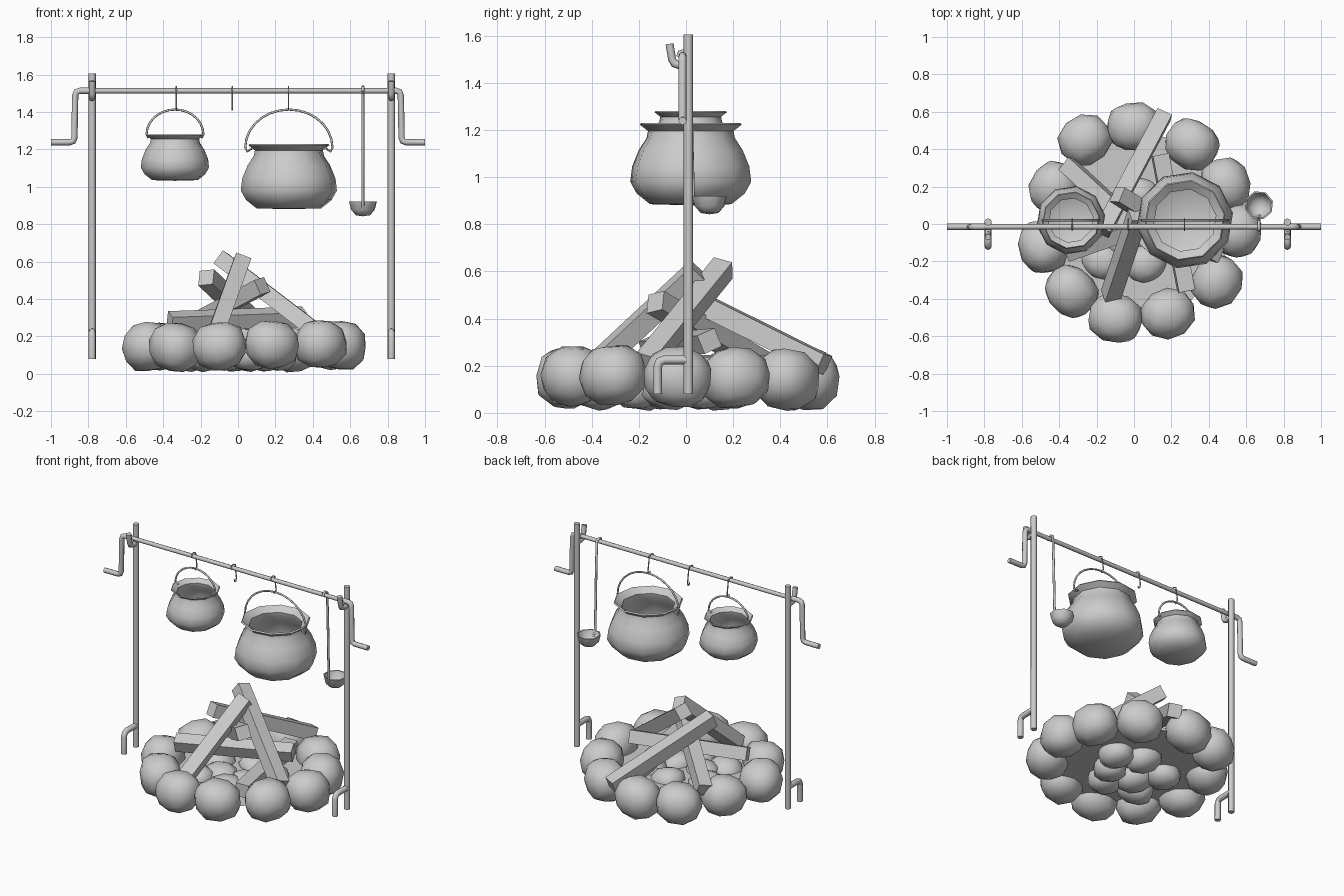
import bpy, bmesh, math, random
from mathutils import Vector, Matrix

if "Cube" in bpy.data.objects:
    bpy.data.objects.remove(bpy.data.objects["Cube"])

random.seed(4)


def finish(obj, angle=40):
    bpy.ops.object.select_all(action='DESELECT')
    obj.select_set(True)
    bpy.context.view_layer.objects.active = obj
    if obj.type == 'CURVE':
        bpy.ops.object.convert(target='MESH')
    bpy.ops.object.shade_smooth_by_angle(angle=math.radians(angle))
    return bpy.context.object


def from_bmesh(name, bm, angle=40):
    bmesh.ops.recalc_face_normals(bm, faces=bm.faces)
    me = bpy.data.meshes.new(name)
    bm.to_mesh(me)
    bm.free()
    obj = bpy.data.objects.new(name, me)
    bpy.context.collection.objects.link(obj)
    return finish(obj, angle)


def rounded(points, d):
    # Replace each inner corner with a short three-point bend
    pts = [Vector(p) for p in points]
    out = [pts[0]]
    for a, b, c in zip(pts, pts[1:], pts[2:]):
        p, q = b + (a - b).normalized() * d, b + (c - b).normalized() * d
        out += [p, (p + q) / 4 + b / 2, q]
    return out + [pts[-1]]


def tube(name, points, radius, bend=0):
    pts = rounded(points, bend) if bend else points
    cu = bpy.data.curves.new(name, 'CURVE')
    cu.dimensions = '3D'
    cu.bevel_depth = radius
    cu.bevel_resolution = 2
    cu.use_fill_caps = True
    sp = cu.splines.new('POLY')
    sp.points.add(len(pts) - 1)
    for p, co in zip(sp.points, pts):
        p.co = (*co, 1)
    obj = bpy.data.objects.new(name, cu)
    bpy.context.collection.objects.link(obj)
    return finish(obj, 50)


def lathe(name, profile, center, scale=1, sides=10, turn=0.0):
    # Revolve (radius, height) pairs; the first and last points are on the axis
    bm = bmesh.new()
    cx, cy, cz = center
    rings = []
    for r, z in profile:
        n = 1 if r == 0 else sides
        rings.append([bm.verts.new((cx + r * scale * math.cos(turn + i * math.tau / sides),
                                    cy + r * scale * math.sin(turn + i * math.tau / sides),
                                    cz + z * scale)) for i in range(n)])
    for a, b in zip(rings, rings[1:]):
        for i in range(sides):
            quad = [a[i % len(a)], a[(i + 1) % len(a)], b[(i + 1) % len(b)], b[i % len(b)]]
            bm.faces.new(list(dict.fromkeys(quad)))
    return from_bmesh(name, bm, 60)


def stone(name, center, size, lean=.3):
    # Slightly boxy, jittered ball; size is (radial, tangential, vertical)
    bm = bmesh.new()
    bmesh.ops.create_icosphere(bm, subdivisions=2, radius=1)
    turn = (Matrix.Rotation(math.atan2(center[1], center[0]), 3, 'Z')
            @ Matrix.Rotation(random.uniform(-lean, lean), 3, 'X'))
    for v in bm.verts:
        co = v.co / sum(abs(c) ** 2.4 for c in v.co) ** (1 / 2.4)
        co *= random.uniform(.95, 1.02)
        v.co = turn @ Vector((co.x * size[0], co.y * size[1], co.z * size[2])) + Vector(center)
    return from_bmesh(name, bm, 80)


def log(name, a, b, width=.088, roll=0.0):
    a, b = Vector(a), Vector(b)
    bm = bmesh.new()
    rot = (b - a).to_track_quat('Z', 'Y').to_matrix().to_4x4()
    mat = (Matrix.Translation((a + b) / 2) @ rot @ Matrix.Rotation(roll, 4, 'Z')
           @ Matrix.Diagonal((width, width, (b - a).length, 1)))
    bmesh.ops.create_cube(bm, size=1, matrix=mat)
    return from_bmesh(name, bm, 20)


# Upright posts with a foot peg and a cradle for the spit
for side, x in (('left', -.78), ('right', .82)):
    tube(side + '_post', [(x, .01, .08), (x, .01, 1.605)], .02)
    tube(side + '_foot_peg', [(x, .01, .225), (x, -.12, .225), (x, -.12, .08)], .019, .03)
    tube(side + '_cradle', [(x, .01, 1.475), (x, -.055, 1.475), (x, -.07, 1.565)], .017, .025)

# Spit bar with a crank at each end
tube('spit_bar', [(-.85, -.015, 1.513), (.85, -.015, 1.513)], .014)
for side, s in (('left', -1), ('right', 1)):
    tube(side + '_crank', [(s * .80, -.015, 1.513), (s * .87, -.015, 1.513),
                           (s * .875, -.015, 1.238), (s * 1.0, -.015, 1.238)], .017, .025)

# Hanging hooks
for i, x in enumerate((-.33, -.03, .27)):
    tube(f'hook_{i + 1}', [(x, -.033, 1.51), (x, -.028, 1.53), (x, -.01, 1.535), (x, .012, 1.525),
                           (x, .026, 1.43), (x, .02, 1.41), (x, .008, 1.41), (x, .003, 1.425)], .004)

# Cooking pots: one profile, two sizes, each with a wire bail
POT = [(0, 0), (.175, .005), (.232, .05), (.26, .10), (.252, .165), (.223, .235), (.19, .285),
       (.184, .315), (.219, .342), (.212, .35), (.168, .318), (.174, .285), (.209, .228),
       (.239, .16), (.245, .10), (.218, .055), (.17, .02), (0, .015)]
for name, x, z, k, w, base in (('large_pot', .272, .88, 1, .233, 1.21),
                               ('small_pot', -.337, 1.032, .71, .152, 1.28)):
    lathe(name, POT, (x, .02, z), k, 10, .15)
    h = 1.413 - base
    arc = [(x - w * math.cos(t * math.pi / 14), .02, base + h * math.sin(t * math.pi / 14))
           for t in range(15)]
    ends = [[(x + s * (w - .035 * k), .02, base - .005), (x + s * (w - .01 * k), .02, base - .022 * k)]
            for s in (-1, 1)]
    tube(name + '_bail', ends[0] + arc + ends[1][::-1], .006)

# Ladle
tube('ladle_handle', [(.668, -.033, 1.51), (.668, -.028, 1.53), (.668, -.01, 1.535),
                      (.668, .012, 1.52), (.668, .02, 1.3), (.668, .03, .91), (.668, .045, .88)], .008)
lathe('ladle_bowl', [(0, 0), (.04, .006), (.066, .035), (.078, .078), (.07, .078), (.058, .04),
                     (.035, .016), (0, .012)], (.668, .1, .842), 1, 8, .3)

# Fire pit bed
bm = bmesh.new()
bmesh.ops.create_circle(bm, cap_ends=True, segments=12, radius=.5,
                        matrix=Matrix.Translation((.03, 0, .12)))
from_bmesh('pit_bed', bm)

# Ring of stones
RING = [(0, .52), (-.26, .45), (-.425, .195), (-.485, -.12), (-.335, -.36), (-.10, -.505),
        (.18, -.48), (.44, -.31), (.555, -.035), (.49, .21), (.31, .425)]
for i, (x, y) in enumerate(RING):
    stone(f'ring_stone_{i + 1}', (x, y, .15 + random.uniform(-.012, .012)), (.133, .146, .132))

# Small stones in the middle
INNER = [(-.07, -.08), (.04, .14), (-.19, .06), (-.17, -.19), (.13, -.08), (.21, .08), (.06, -.21)]
for i, (x, y) in enumerate(INNER):
    stone(f'inner_stone_{i + 1}', (x, y, .1), (.105, .115, .085))

# Stacked firewood: low end, high end, width, roll
LOGS = [((.16, .585, .205), (-.17, -.04, .515), .086, .1), ((-.125, -.385, .2), (.02, .05, .605), .086, .5),
        ((.44, -.17, .21), (-.09, .158, .615), .086, .3), ((-.36, .32, .21), (.13, -.13, .47), .086, .2),
        ((-.365, -.15, .28), (.35, .1, .305), .084, .4), ((.28, -.36, .2), (.14, .37, .195), .088, .1)]
for i, (a, b, width, roll) in enumerate(LOGS):
    log(f'log_{i + 1}', a, b, width, roll)
